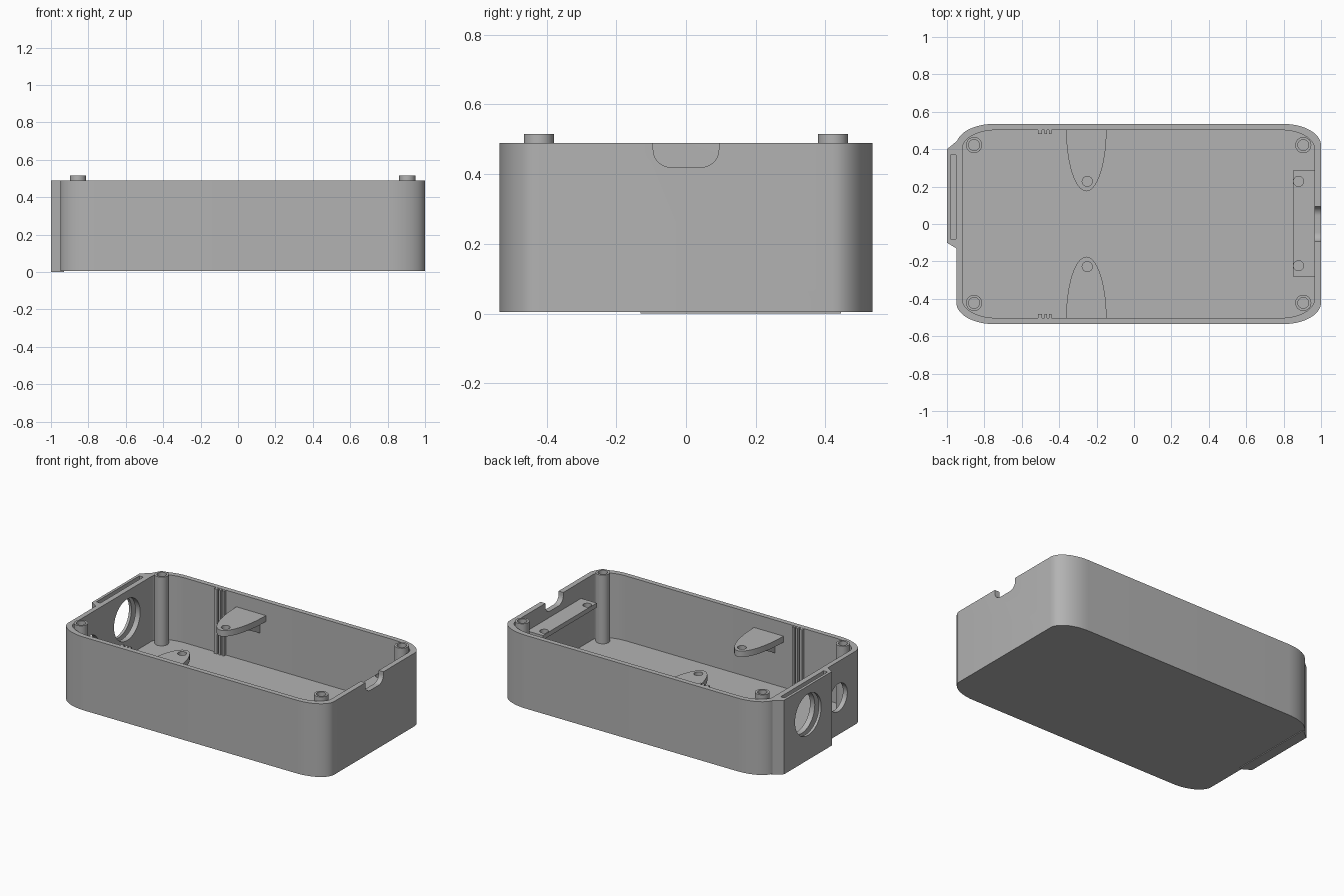
import bpy, bmesh, math

if "Cube" in bpy.data.objects:
    bpy.data.objects.remove(bpy.data.objects["Cube"])

grey = bpy.data.materials.new("plain_grey")
grey.diffuse_color = (0.45, 0.45, 0.45, 1)
grey.use_nodes = True
grey.node_tree.nodes["Principled BSDF"].inputs["Base Color"].default_value = grey.diffuse_color


def prism(name, pts, lo, hi, axis="z"):
    """Extrude a 2D outline: xy along z, or yz along x."""
    bm = bmesh.new()
    place = (lambda u, v, w: (u, v, w)) if axis == "z" else (lambda u, v, w: (w, u, v))
    a = [bm.verts.new(place(u, v, lo)) for u, v in pts]
    b = [bm.verts.new(place(u, v, hi)) for u, v in pts]
    bm.faces.new(a)
    bm.faces.new(b)
    n = len(pts)
    for i in range(n):
        j = (i + 1) % n
        bm.faces.new((a[i], a[j], b[j], b[i]))
    bmesh.ops.recalc_face_normals(bm, faces=bm.faces)
    me = bpy.data.meshes.new(name)
    bm.to_mesh(me)
    bm.free()
    me.materials.append(grey)
    ob = bpy.data.objects.new(name, me)
    bpy.context.collection.objects.link(ob)
    return ob


def combine(ob, other, op="DIFFERENCE"):
    """Apply a boolean and remove the helper."""
    mod = ob.modifiers.new("bool", "BOOLEAN")
    mod.operation, mod.object, mod.solver = op, other, "EXACT"
    bpy.context.view_layer.update()
    dg = bpy.context.evaluated_depsgraph_get()
    me = bpy.data.meshes.new_from_object(ob.evaluated_get(dg))
    ob.modifiers.clear()
    ob.data = me
    bpy.data.objects.remove(other)


def rect(x0, x1, y0, y1):
    return [(x0, y0), (x1, y0), (x1, y1), (x0, y1)]


def circle(cx, cy, r, n=40):
    return [(cx + r * math.cos(2 * math.pi * i / n),
             cy + r * math.sin(2 * math.pi * i / n)) for i in range(n)]


def rounded(x0, x1, y0, y1, rx, ry, n=14):
    """Rectangle with elliptical corners."""
    pts = []
    corners = [(x1 - rx, y1 - ry), (x0 + rx, y1 - ry), (x0 + rx, y0 + ry), (x1 - rx, y0 + ry)]
    for q, (cx, cy) in enumerate(corners):
        for i in range(n + 1):
            t = math.pi / 2 * (q + i / n)
            pts.append((cx + rx * math.cos(t), cy + ry * math.sin(t)))
    return pts


# Shell with the raised end plate
shell = prism("case_shell", rounded(-0.95, 1.0, -0.535, 0.535, 0.2, 0.115), 0.005, 0.49)
plate = [(-1, -0.1), (-0.95, -0.13), (-0.93, -0.13), (-0.93, 0.445), (-0.945, 0.445), (-1, 0.4)]
combine(shell, prism("end_plate", plate, 0, 0.49), "UNION")

# Cavity, pane slot, round openings and cable notch
combine(shell, prism("cavity", rounded(-0.918, 0.965, -0.502, 0.502, 0.18, 0.1), 0.06, 0.8))
combine(shell, prism("pane_slot", rect(-0.982, -0.953, -0.08, 0.37), 0.1, 0.8))
combine(shell, prism("large_opening", circle(0.15, 0.3, 0.137, 56), -1.1, -0.85, "x"))
combine(shell, prism("small_opening", circle(-0.24, 0.25, 0.092, 48), -1.1, -0.85, "x"))
combine(shell, prism("cable_notch", rounded(-0.094, 0.094, 0.42, 0.7, 0.05, 0.05), 0.9, 1.1, "x"))
parts = [shell]

# Corner screw posts
for x in (-0.855, 0.905):
    for y in (-0.422, 0.422):
        post = prism("screw_post", circle(x, y, 0.043, 32), 0.05, 0.515)
        combine(post, prism("post_bore", circle(x, y, 0.029, 32), 0.3, 0.6))
        parts.append(post)

for s in (-1, 1):
    # Side brackets: half-ellipse shelf with a screw hole and a wedge below
    outline = [(-0.255 + 0.108 * math.cos(math.pi * i / 28),
                s * (0.505 - 0.33 * math.sin(math.pi * i / 28))) for i in range(29)]
    bracket = prism("side_bracket", outline, 0.36, 0.40)
    combine(bracket, prism("bracket_hole", circle(-0.25, s * 0.228, 0.027, 24), 0.3, 0.5))
    parts.append(bracket)
    wedge = [(s * 0.505, 0.365), (s * 0.33, 0.365), (s * 0.505, 0.27)]
    parts.append(prism("bracket_wedge", wedge, -0.30, -0.19, "x"))
    # Vertical guide ribs
    for x in (-0.513, -0.479, -0.455):
        w = 0.02 if x < -0.5 else 0.014
        parts.append(prism("guide_rib", rect(x, x + w, *sorted((s * 0.482, s * 0.506))), 0.05, 0.489))

# End shelf with two screw holes
shelf = prism("end_shelf", rect(0.85, 0.97, -0.28, 0.285), 0.35, 0.38)
for y in (-0.223, 0.228):
    combine(shelf, prism("shelf_hole", circle(0.88, y, 0.027, 24), 0.3, 0.5))
parts.append(shelf)

# Smooth the curved walls, keep edges sharp
bpy.ops.object.select_all(action="DESELECT")
for ob in parts:
    ob.select_set(True)
bpy.context.view_layer.objects.active = shell
bpy.ops.object.shade_smooth_by_angle(angle=math.radians(30))
